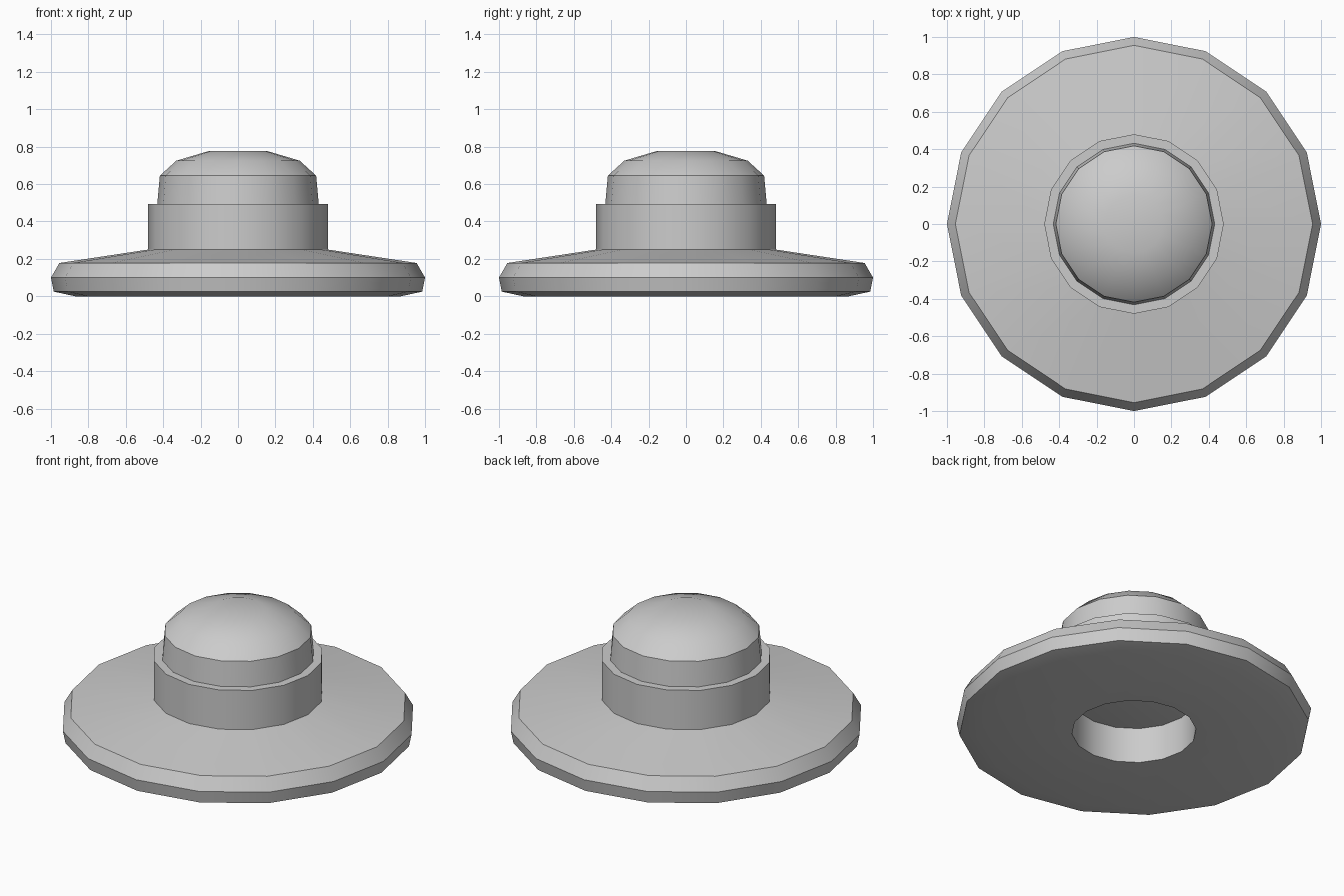
import bpy, bmesh
from math import cos, sin, pi, radians

if "Cube" in bpy.data.objects:
    bpy.data.objects.remove(bpy.data.objects["Cube"])

SIDES = 16


def lathe(name, profile, cap_start=False, cap_end=False, closed=False):
    """Revolve (radius, z) points around z."""
    bm = bmesh.new()
    rings = [[bm.verts.new((r * cos(2 * pi * i / SIDES), r * sin(2 * pi * i / SIDES), z))
              for i in range(SIDES)] for r, z in profile]
    pairs = list(zip(rings, rings[1:]))
    if closed:
        pairs.append((rings[-1], rings[0]))
    for a, b in pairs:
        for i in range(SIDES):
            j = (i + 1) % SIDES
            bm.faces.new((a[i], a[j], b[j], b[i]))
    if cap_start:
        bm.faces.new(rings[0][::-1])
    if cap_end:
        bm.faces.new(rings[-1])
    bmesh.ops.recalc_face_normals(bm, faces=bm.faces)
    mesh = bpy.data.meshes.new(name)
    bm.to_mesh(mesh)
    bm.free()
    obj = bpy.data.objects.new(name, mesh)
    bpy.context.collection.objects.link(obj)
    bpy.ops.object.select_all(action='DESELECT')
    obj.select_set(True)
    bpy.context.view_layer.objects.active = obj
    bpy.ops.object.shade_smooth_by_angle(angle=radians(30))
    return obj


# Wide brim with a head opening underneath
lathe("brim", [(0.35, 0.22), (0.35, 0.0), (0.87, 0.0), (0.985, 0.025), (1.0, 0.10),
               (0.955, 0.178), (0.48, 0.25)])

# Hat band, its underside closing the head opening
lathe("hat_band", [(0.35, 0.22), (0.48, 0.25), (0.48, 0.493), (0.43, 0.493)],
      cap_start=True)

# Tapered crown with a domed top
lathe("crown", [(0.432, 0.49), (0.418, 0.645), (0.33, 0.725), (0.155, 0.777)],
      cap_end=True)
